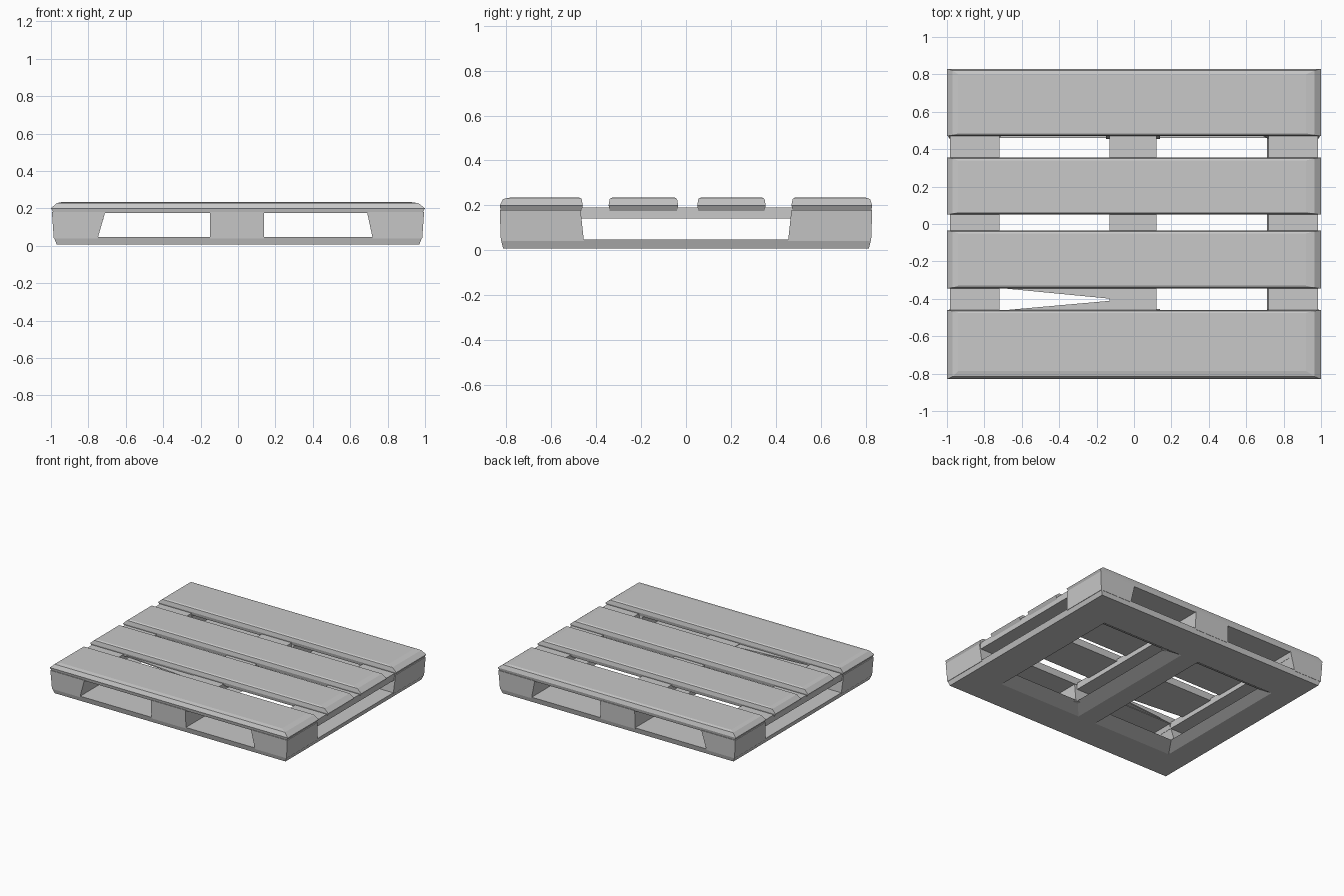
import bpy

if "Cube" in bpy.data.objects:
    bpy.data.objects.remove(bpy.data.objects["Cube"])

grey = bpy.data.materials.new("pallet grey")
grey.diffuse_color = (0.58, 0.58, 0.58, 1)
grey.use_nodes = True
grey.node_tree.nodes["Principled BSDF"].inputs["Base Color"].default_value = grey.diffuse_color


def add_mesh(name, verts, faces):
    mesh = bpy.data.meshes.new(name)
    mesh.from_pydata(verts, [], faces)
    mesh.materials.append(grey)
    obj = bpy.data.objects.new(name, mesh)
    bpy.context.collection.objects.link(obj)
    return obj


def loft(name, *levels):
    """Stack rectangles (z, x0, x1, y0, y1) into one closed solid."""
    verts, faces = [], [(3, 2, 1, 0)]
    for z, x0, x1, y0, y1 in levels:
        verts += [(x0, y0, z), (x1, y0, z), (x1, y1, z), (x0, y1, z)]
    for k in range(len(levels) - 1):
        a = 4 * k
        for i in range(4):
            j = (i + 1) % 4
            faces.append((a + i, a + j, a + 4 + j, a + 4 + i))
    t = 4 * (len(levels) - 1)
    faces.append((t, t + 1, t + 2, t + 3))
    return add_mesh(name, verts, faces)


# Four deck boards with worn, bevelled ends and edges
boards = [("front", -0.83, -0.46), ("front_middle", -0.345, -0.035),
          ("back_middle", 0.05, 0.355), ("back", 0.47, 0.83)]
for label, y0, y1 in boards:
    f = 0.03 if label == "front" else 0.01
    b = 0.02 if label == "back" else 0.01
    loft(label + "_deck_board",
         (0.175, -0.985, 0.985, y0 + 0.005, y1 - 0.005),
         (0.2, -1.0, 1.0, y0, y1),
         (0.228, -0.97, 0.965, y0 + f * 0.5, y1 - b * 0.5),
         (0.234, -0.94, 0.92, y0 + f * 1.5, y1 - b * 1.5))

# Upper stringers and lower rails, running front to back
rails = [("left", -0.985, -0.72, -0.97, -0.79),
         ("middle", -0.13, 0.12, -0.13, 0.02),
         ("right", 0.72, 0.985, 0.71, 0.97)]
for label, x0, x1, bx0, bx1 in rails:
    loft(label + "_stringer", (0.14, x0, x1, -0.8, 0.8),
         (0.19, x0, x1, -0.8, 0.8))
    loft(label + "_bottom_rail", (0.008, bx0, bx1, -0.8, 0.8),
         (0.048, x0, x1, -0.8, 0.8))

# Lower boards across the front and back, inner edges sloping upward
loft("front_bottom_board", (0.008, -0.97, 0.97, -0.815, -0.57),
     (0.048, -0.985, 0.985, -0.825, -0.46))
loft("back_bottom_board", (0.008, -0.97, 0.97, 0.53, 0.815),
     (0.048, -0.985, 0.985, 0.46, 0.825))

# Spacer blocks at the corners and at the middle of front and back
for side, s in (("front", -1), ("back", 1)):
    ys = sorted((s * 0.455, s * 0.825))
    yt = sorted((s * 0.47, s * 0.83))
    loft("left_%s_block" % side, (0.04, -0.985, -0.75, *ys),
         (0.18, -0.995, -0.71, *yt))
    loft("middle_%s_block" % side, (0.04, -0.15, 0.14, *ys),
         (0.18, -0.15, 0.14, *yt))
    loft("right_%s_block" % side, (0.04, 0.72, 0.985, *ys),
         (0.18, 0.69, 0.995, *yt))

# Splintered slivers in the front deck gap
slivers = [("upper_sliver", [(-0.74, -0.34), (-0.12, -0.4), (0.12, -0.34)]),
           ("lower_sliver", [(-0.74, -0.465), (-0.12, -0.465), (-0.12, -0.41)])]
for name, pts in slivers:
    verts = [(x, y, z) for z in (0.178, 0.186) for x, y in pts]
    order = [(0, 1, 2), (3, 4, 5)]
    faces = [order[0][::-1], order[1]]
    faces += [(i, (i + 1) % 3, (i + 1) % 3 + 3, i + 3) for i in range(3)]
    add_mesh(name, verts, faces)
